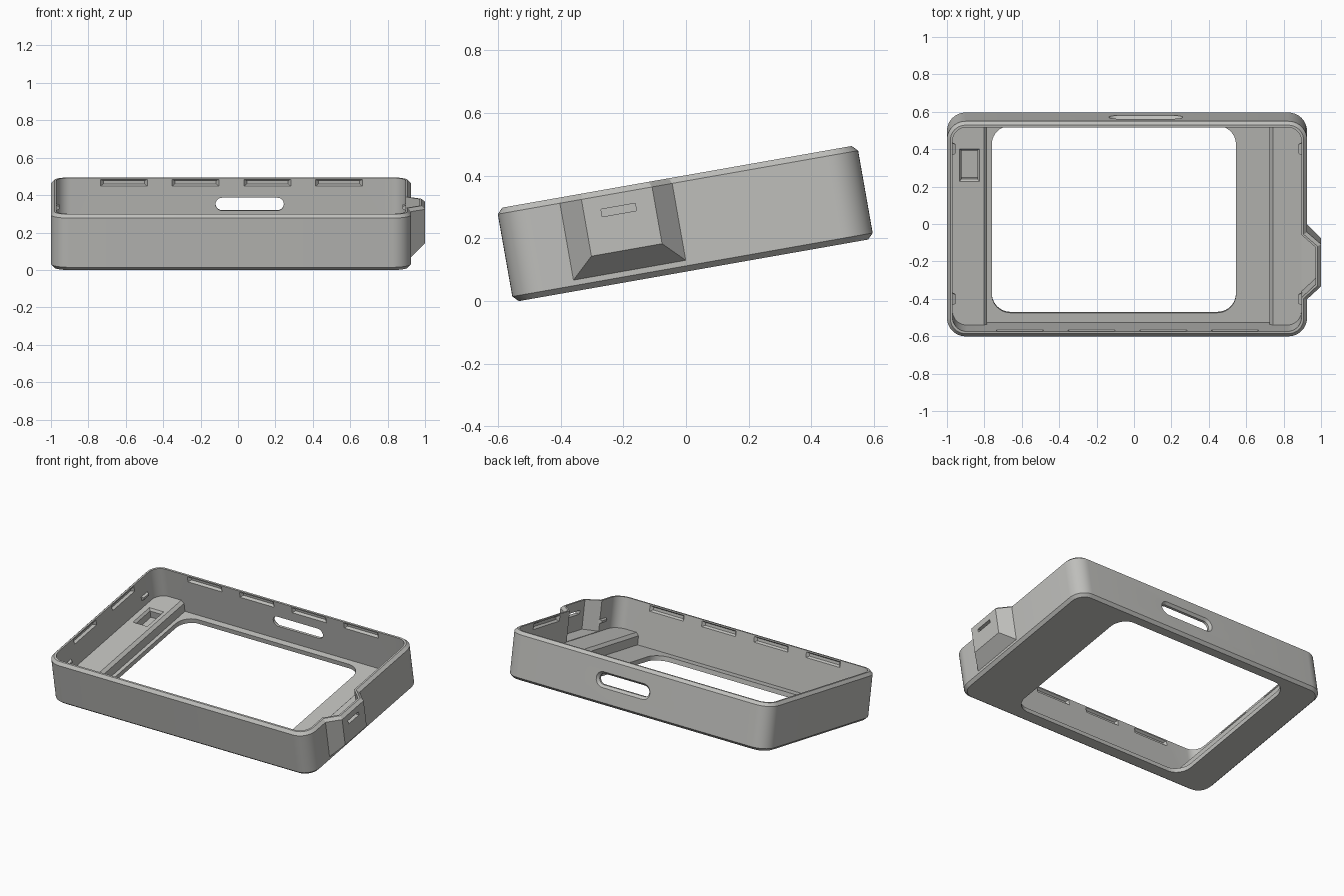
import bpy, bmesh, math
from mathutils import Matrix

if "Cube" in bpy.data.objects:
    bpy.data.objects.remove(bpy.data.objects["Cube"])

grey = bpy.data.materials.new("warm_grey")
grey.diffuse_color = (0.52, 0.52, 0.50, 1)
grey.use_nodes = True
grey.node_tree.nodes["Principled BSDF"].inputs["Base Color"].default_value = grey.diffuse_color


def loft(name, rings):
    """Closed solid through rings that have equal point counts."""
    bm = bmesh.new()
    rows = [[bm.verts.new(p) for p in ring] for ring in rings]
    n = len(rows[0])
    for a, b in zip(rows, rows[1:]):
        for i in range(n):
            j = (i + 1) % n
            bm.faces.new((a[i], a[j], b[j], b[i]))
    bm.faces.new(rows[0][::-1])
    bm.faces.new(rows[-1])
    bmesh.ops.recalc_face_normals(bm, faces=bm.faces)
    me = bpy.data.meshes.new(name)
    bm.to_mesh(me)
    bm.free()
    ob = bpy.data.objects.new(name, me)
    bpy.context.collection.objects.link(ob)
    me.materials.append(grey)
    return ob


def rounded(x0, x1, y0, y1, r, n=10):
    """Rounded rectangle outline."""
    pts = []
    for k, (cx, cy) in enumerate([(x1 - r, y1 - r), (x0 + r, y1 - r),
                                  (x0 + r, y0 + r), (x1 - r, y0 + r)]):
        for i in range(n + 1):
            a = math.pi / 2 * (k + i / n)
            pts.append((cx + r * math.cos(a), cy + r * math.sin(a)))
    return pts


def tray(name, levels):
    """Stack of rounded rectangles: (z, x0, x1, y0, y1, r)."""
    return loft(name, [[(x, y, l[0]) for x, y in rounded(*l[1:])] for l in levels])


def frustum(name, axis, a, ra, b, rb):
    """Tapered block along x or y; each rectangle is (lo, hi, z_lo, z_hi)."""
    def ring(d, r):
        q = [(r[0], r[2]), (r[1], r[2]), (r[1], r[3]), (r[0], r[3])]
        return [(d, s, z) if axis == 'x' else (s, d, z) for s, z in q]
    return loft(name, [ring(a, ra), ring(b, rb)])


def combine(base, tool, op='DIFFERENCE'):
    m = base.modifiers.new("bool", 'BOOLEAN')
    m.operation, m.solver, m.object = op, 'EXACT', tool
    bpy.context.view_layer.objects.active = base
    bpy.ops.object.modifier_apply(modifier=m.name)
    bpy.data.objects.remove(tool)


# Level-frame dimensions of the tray, tilted at the end
X0, X1, Y0, Y1, ZB, ZT = -1.0, 0.925, -0.543, 0.625, 0.095, 0.398
WALL, C = 0.03, 0.018
IX0, IX1, IY0, IY1 = X0 + WALL, X1 - WALL, Y0 + WALL, Y1 - WALL
LEDGE = 0.2

# Outer shell with chamfered bottom and top edges
inset = (X0 + C, X1 - C, Y0 + C, Y1 - C, 0.1 - C)
full = (X0, X1, Y0, Y1, 0.1)
body = tray("case_frame", [(ZB, *inset), (ZB + C, *full), (ZT - C, *full), (ZT, *inset)])

# Side bulge with sloped flanks and chamfered top
bulge = frustum("bulge", 'x', 0.9, (-0.365, 0.044, 0.109, ZT),
                1.0, (-0.272, -0.043, 0.196, ZT))
bm = bmesh.new()
bm.from_mesh(bulge.data)
edges = [e for e in bm.edges if all(v.co.z > ZT - 0.001 for v in e.verts)
         and any(v.co.x > 0.95 for v in e.verts)]
bmesh.ops.bevel(bm, geom=edges, offset=C, segments=1, affect='EDGES')
bm.to_mesh(bulge.data)
bm.free()
combine(body, bulge, 'UNION')

# Main cavity down to the side ledges
combine(body, tray("cavity", [(z, IX0, IX1, IY0, IY1, 0.075) for z in (LEDGE, 0.5)]))

# Deeper floor between the ledges, with chamfered ledge edges
pit = [(0.125, -0.785, 0.725), (0.182, -0.785, 0.725), (0.21, -0.813, 0.753)]
combine(body, loft("pit", [[(a, IY0, z), (b, IY0, z), (b, IY1, z), (a, IY1, z)]
                           for z, a, b in pit]))

# Screen window
combine(body, tray("window", [(z, -0.76, 0.545, -0.46, 0.555, 0.1) for z in (0.0, 0.16)]))

# Hollow inside the bulge and slit in its outer face
combine(body, frustum("bulge_hollow", 'x', 0.88, (-0.345, 0.025, LEDGE + 0.001, 0.5),
                      0.97, (-0.259, -0.056, 0.211, 0.5)))
slit = (-0.216, -0.105, 0.314, 0.338)
combine(body, frustum("slit", 'x', 0.95, slit, 1.05, slit))

# Pocket in the left ledge
combine(body, loft("pocket", [[(-0.88 + sx * h, 0.355 + sy * (h + 0.035), z)
                               for sx, sy in ((-1, -1), (1, -1), (1, 1), (-1, 1))]
                              for z, h in ((0.14, 0.042), (0.185, 0.042), (0.21, 0.06))]))


# Countersunk slot through the back wall
def stadium(y, grow):
    return [(x, y, z) for x, z in rounded(-0.12 - grow, 0.245 + grow, 0.22 - grow,
                                          0.29 + grow, 0.0349 + grow, 8)]


combine(body, loft("slot", [stadium(0.56, 0), stadium(0.61, 0), stadium(0.64, 0.03)]))


# Tapered snap grooves just below the rim
def groove(axis, wall, out, lo, hi):
    combine(body, frustum("groove", axis, wall - out * 0.005, (lo, hi, 0.350, 0.392),
                          wall + out * 0.016, (lo + 0.02, hi - 0.02, 0.362, 0.380)))


for cx in (-0.61, -0.227, 0.157, 0.54):
    groove('y', IY0, -1, cx - 0.13, cx + 0.13)
    groove('y', IY1, 1, cx - 0.13, cx + 0.13)
groove('x', IX0, -1, 0.125, 0.37)
groove('x', IX0, -1, -0.28, -0.035)
groove('x', IX1, 1, 0.11, 0.40)

# Small retaining tabs near the inner corners
parts = [body]
for side, wall, d in (("left", IX0, 1), ("right", IX1, -1)):
    for end, cy in (("front", -0.36), ("back", 0.455)):
        parts.append(frustum(f"{side}_{end}_tab", 'x', wall - d * 0.005,
                             (cy - 0.035, cy + 0.035, 0.25, 0.28),
                             wall + d * 0.015, (cy - 0.025, cy + 0.025, 0.258, 0.272)))

# Tilt everything back and set it on the ground
tilt = Matrix.Translation((0, 0, -0.003)) @ Matrix.Rotation(math.radians(10), 4, 'X')
bpy.ops.object.select_all(action='DESELECT')
for ob in parts:
    ob.data.transform(tilt)
    ob.select_set(True)
bpy.context.view_layer.objects.active = body
bpy.ops.object.shade_smooth_by_angle(angle=math.radians(25))
